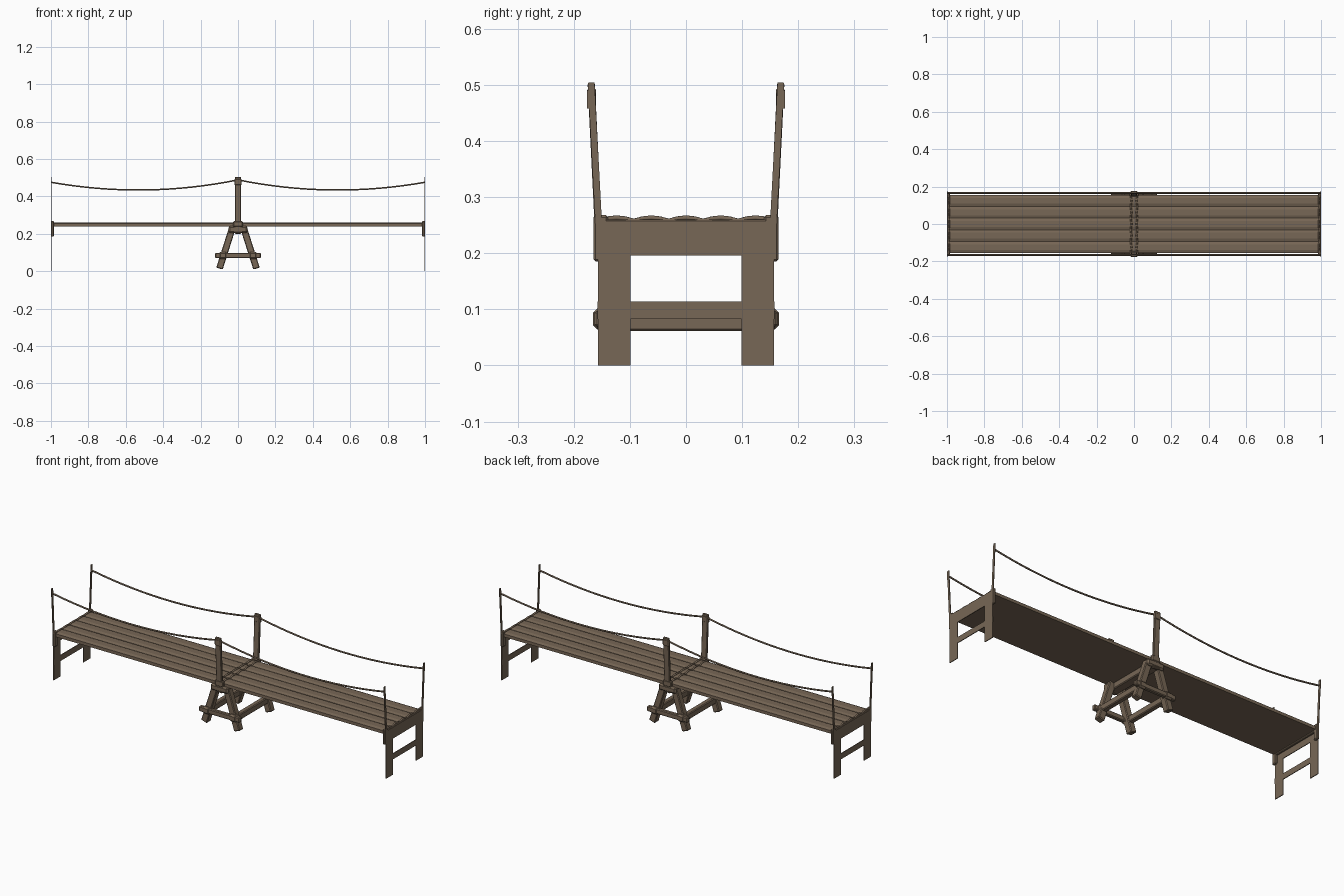
import bpy, bmesh, math, random
from mathutils import Vector, Matrix

if "Cube" in bpy.data.objects:
    bpy.data.objects.remove(bpy.data.objects["Cube"])

random.seed(4)
wood = bpy.data.materials.new("weathered brown wood")
wood.diffuse_color = (0.185, 0.135, 0.092, 1)
wood.use_nodes = True
wood.node_tree.nodes["Principled BSDF"].inputs["Base Color"].default_value = wood.diffuse_color


def finish(name, bm, bevel=0.0):
    bmesh.ops.recalc_face_normals(bm, faces=bm.faces)
    me = bpy.data.meshes.new(name)
    bm.to_mesh(me)
    bm.free()
    me.materials.append(wood)
    ob = bpy.data.objects.new(name, me)
    bpy.context.collection.objects.link(ob)
    if bevel:
        m = ob.modifiers.new("worn edges", 'BEVEL')
        m.width = bevel
        m.segments = 1
    return ob


def box(name, lo, hi, bevel=0.0):
    lo, hi = Vector(lo), Vector(hi)
    bm = bmesh.new()
    bmesh.ops.create_cube(bm, size=1, matrix=Matrix.Translation((lo + hi) / 2)
                          @ Matrix.Diagonal((*(hi - lo), 1)))
    return finish(name, bm, bevel)


def beam(name, a, b, width, depth, bevel=0.004):
    """Squared timber from a to b; width lies across, depth along the y-like side."""
    a, b = Vector(a), Vector(b)
    d = (b - a).normalized()
    side = Vector((0, 1, 0)) if abs(d.y) < 0.9 else Vector((0, 0, 1))
    u = d.cross(side).normalized()
    v = u.cross(d).normalized()
    bm = bmesh.new()
    rings = [[bm.verts.new(p + u * sx * width / 2 + v * sy * depth / 2)
              for sx, sy in ((-1, -1), (1, -1), (1, 1), (-1, 1))] for p in (a, b)]
    for i in range(4):
        j = (i + 1) % 4
        bm.faces.new((rings[0][i], rings[0][j], rings[1][j], rings[1][i]))
    bm.faces.new(rings[0])
    bm.faces.new(rings[1])
    return finish(name, bm, bevel)


def tube(name, pts, radius):
    cu = bpy.data.curves.new(name, 'CURVE')
    cu.dimensions = '3D'
    cu.bevel_depth = radius
    cu.bevel_resolution = 1
    cu.use_fill_caps = True
    sp = cu.splines.new('POLY')
    sp.points.add(len(pts) - 1)
    for p, co in zip(sp.points, pts):
        p.co = (*co, 1)
    cu.materials.append(wood)
    ob = bpy.data.objects.new(name, cu)
    bpy.context.collection.objects.link(ob)
    return ob


# Deck: five long planks with softly rounded tops
N, HALF = 5, 0.155
W = 2 * HALF / N
for i in range(N):
    y0 = -HALF + i * W
    top = 0.261 + random.uniform(-0.002, 0.002)
    prof = [(0, 0.238), (1, 0.238), (1, top - 0.005), (0.75, top), (0.25, top), (0, top - 0.005)]
    bm = bmesh.new()
    rings = [[bm.verts.new((x, y0 + t * W, z)) for t, z in prof] for x in (-0.998, 0.998)]
    for k in range(6):
        j = (k + 1) % 6
        bm.faces.new((rings[0][k], rings[0][j], rings[1][j], rings[1][k]))
    bm.faces.new(rings[0])
    bm.faces.new(rings[1])
    finish("deck_plank", bm)

    # Rope lashings over each plank at the middle and both ends
    for x in (-0.992, -0.018, 0.018, 0.992):
        pts = [(x + 0.004 * math.copysign(1, -x) * math.sin(math.pi * t), y0 + t * W,
                0.257 + 0.006 * math.sin(math.pi * t)) for t in (0, 0.25, 0.5, 0.75, 1)]
        tube("plank_lashing", pts, 0.005)

# Centre trestle: ridge beam and rails running across the bridge
beam("ridge_beam", (0, -0.163, 0.222), (0, 0.163, 0.222), 0.05, 0.034)
for sx in (-1, 1):
    beam("trestle_rail", (sx * 0.083, -0.15, 0.078), (sx * 0.083, 0.15, 0.078), 0.028, 0.034)

for sy in (-1, 1):
    # A-frame legs, tie bar and lashings
    for sx in (-1, 1):
        beam("trestle_leg", (sx * 0.099, sy * 0.135, 0.014), (sx * 0.028, sy * 0.135, 0.238), 0.036, 0.036)
        box("tie_lashing", (sx * 0.08 - 0.022, sy * 0.148 - 0.018, 0.064),
            (sx * 0.08 + 0.022, sy * 0.148 + 0.018, 0.102), 0.008)
    beam("trestle_tie_bar", (-0.122, sy * 0.152, 0.083), (0.122, sy * 0.152, 0.083), 0.028, 0.022)
    box("ridge_lashing", (-0.052, sy * 0.148 - 0.017, 0.205), (0.052, sy * 0.148 + 0.017, 0.24), 0.008)
    box("post_lashing", (-0.026, sy * 0.156 - 0.009, 0.235), (0.026, sy * 0.156 + 0.009, 0.268), 0.005)

    # Handrail post at the centre, leaning outward, with rope knot
    beam("handrail_post", (0, sy * 0.154, 0.2), (0, sy * 0.169, 0.504), 0.034, 0.013, 0.003)
    box("post_knot", (-0.02, sy * 0.168 - 0.008, 0.458), (0.02, sy * 0.168 + 0.008, 0.496), 0.005)

    for sx in (-1, 1):
        # Sagging handrail rope for each half
        pts = []
        for k in range(17):
            t = k / 16
            pts.append((sx * t * 0.998, sy * 0.166, 0.488 - 0.013 * t - 0.19 * t * (1 - t)))
        tube("handrail_rope", pts, 0.0045)

        # Thin end post and flat end leg
        beam("end_post", (sx * 0.998, sy * 0.154, 0.22), (sx * 0.998, sy * 0.169, 0.504), 0.004, 0.012, 0)
        box("end_post_knot", (sx * 0.998 - 0.002, sy * 0.169 - 0.007, 0.458),
            (sx * 0.998 + 0.002, sy * 0.169 + 0.007, 0.49))
        box("end_leg", (sx * 0.998 - 0.002, sy * 0.128 - 0.029, 0),
            (sx * 0.998 + 0.002, sy * 0.128 + 0.029, 0.238))
        box("end_lashing", (sx * 0.992 - 0.008, sy * 0.152 - 0.013, 0.185),
            (sx * 0.992 + 0.008, sy * 0.152 + 0.013, 0.268), 0.004)

# End trestles: top beam, deck facing and lower rail
for sx in (-1, 1):
    x = sx * 0.998
    box("end_top_beam", (x - 0.002, -0.16, 0.196), (x + 0.002, 0.16, 0.24))
    box("end_deck_facing", (sx * 0.993 - 0.007, -0.156, 0.23), (sx * 0.993 + 0.007, 0.156, 0.26), 0.003)
    box("end_lower_rail", (x - 0.002, -0.158, 0.083), (x + 0.002, 0.158, 0.114))
